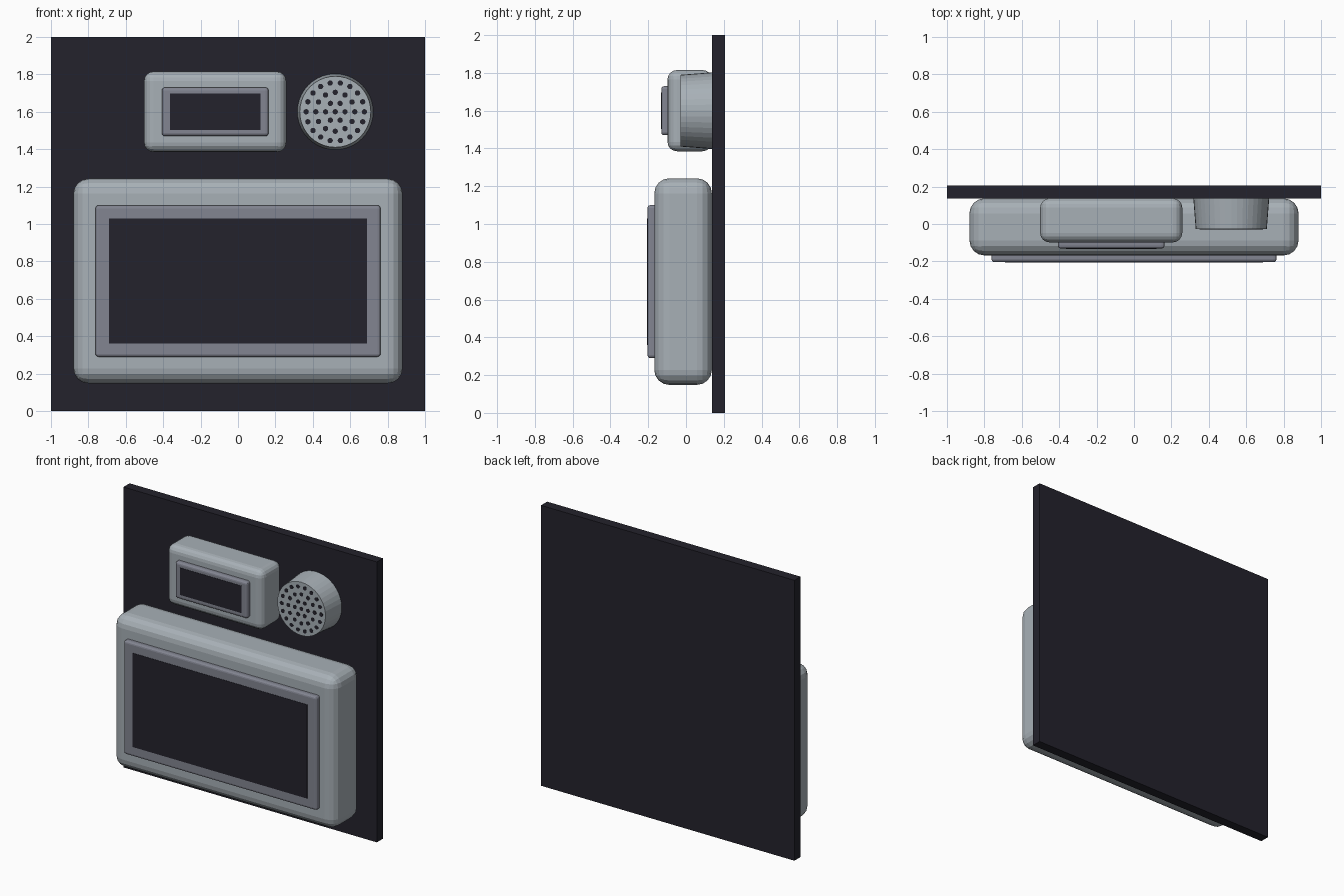
import bpy
import bmesh
import math
from mathutils import Matrix

old = bpy.data.objects.get("Cube")
if old:
    bpy.data.objects.remove(old, do_unlink=True)


def material(name, rgb):
    m = bpy.data.materials.new(name)
    m.use_nodes = True
    color = (*rgb, 1)
    m.diffuse_color = color
    bsdf = m.node_tree.nodes["Principled BSDF"]
    bsdf.inputs["Base Color"].default_value = color
    bsdf.inputs["Roughness"].default_value = 0.7
    return m


dark = material("dark_navy", (0.017, 0.016, 0.025))
light = material("light_grey", (0.39, 0.435, 0.47))
mid = material("mid_grey", (0.225, 0.235, 0.285))


def finish(name, bm, mat):
    mesh = bpy.data.meshes.new(name)
    bm.to_mesh(mesh)
    bm.free()
    mesh.materials.append(mat)
    obj = bpy.data.objects.new(name, mesh)
    bpy.context.collection.objects.link(obj)
    return obj


def box(name, x, y, z, mat, bevel=0, segments=4):
    """Box from (min, max) ranges, with optional rounded edges."""
    bm = bmesh.new()
    bmesh.ops.create_cube(bm, size=1)
    for v in bm.verts:
        v.co = [r[0] if c < 0 else r[1] for c, r in zip(v.co, (x, y, z))]
    if bevel:
        bmesh.ops.bevel(bm, geom=bm.edges[:], offset=bevel, segments=segments,
                        profile=0.5, affect='EDGES')
    return finish(name, bm, mat)


def screen_unit(name, cx, cz, housing, trim, screen, front, trim_front, bevel):
    """Rounded housing with a raised trim and a thin dark screen."""
    def span(c, half):
        return (c - half, c + half)
    box(name + "_housing", span(cx, housing[0]), (front, 0.137),
        span(cz, housing[1]), light, bevel)
    box(name + "_trim", span(cx, trim[0]), (trim_front, front + 0.03),
        span(cz, trim[1]), mid, 0.016, 3)
    box(name + "_screen", span(cx, screen[0]), (trim_front - 0.002, trim_front + 0.002),
        span(cz, screen[1]), dark)


# Backing panel
box("back_panel", (-1, 1), (0.137, 0.206), (0, 2), dark)

# Large lower and small upper screens
screen_unit("large", 0, 0.695, (0.88, 0.547), (0.762, 0.405), (0.69, 0.335),
            -0.168, -0.204, 0.08)
screen_unit("small", -0.122, 1.6, (0.38, 0.215), (0.285, 0.13), (0.242, 0.097),
            -0.098, -0.131, 0.05)

# Tapered round speaker
SX, SZ, FRONT, BACK = 0.52, 1.6, -0.028, 0.14
bm = bmesh.new()
turn = Matrix.Translation((SX, (FRONT + BACK) / 2, SZ)) @ Matrix.Rotation(math.pi / 2, 4, 'X')
bmesh.ops.create_cone(bm, cap_ends=True, segments=40, radius1=0.203, radius2=0.19,
                      depth=BACK - FRONT, matrix=turn)
finish("speaker_body", bm, light)

# Speaker holes in concentric rings
bm = bmesh.new()
for ring in range(4):
    count = max(1, ring * 6)
    for i in range(count):
        a = math.tau * i / count
        r = ring * 0.052
        place = Matrix.Translation((SX + r * math.cos(a), FRONT, SZ + r * math.sin(a)))
        bmesh.ops.create_cone(bm, cap_ends=True, segments=12, radius1=0.0145,
                              radius2=0.0145, depth=0.004,
                              matrix=place @ Matrix.Rotation(math.pi / 2, 4, 'X'))
finish("speaker_holes", bm, dark)
